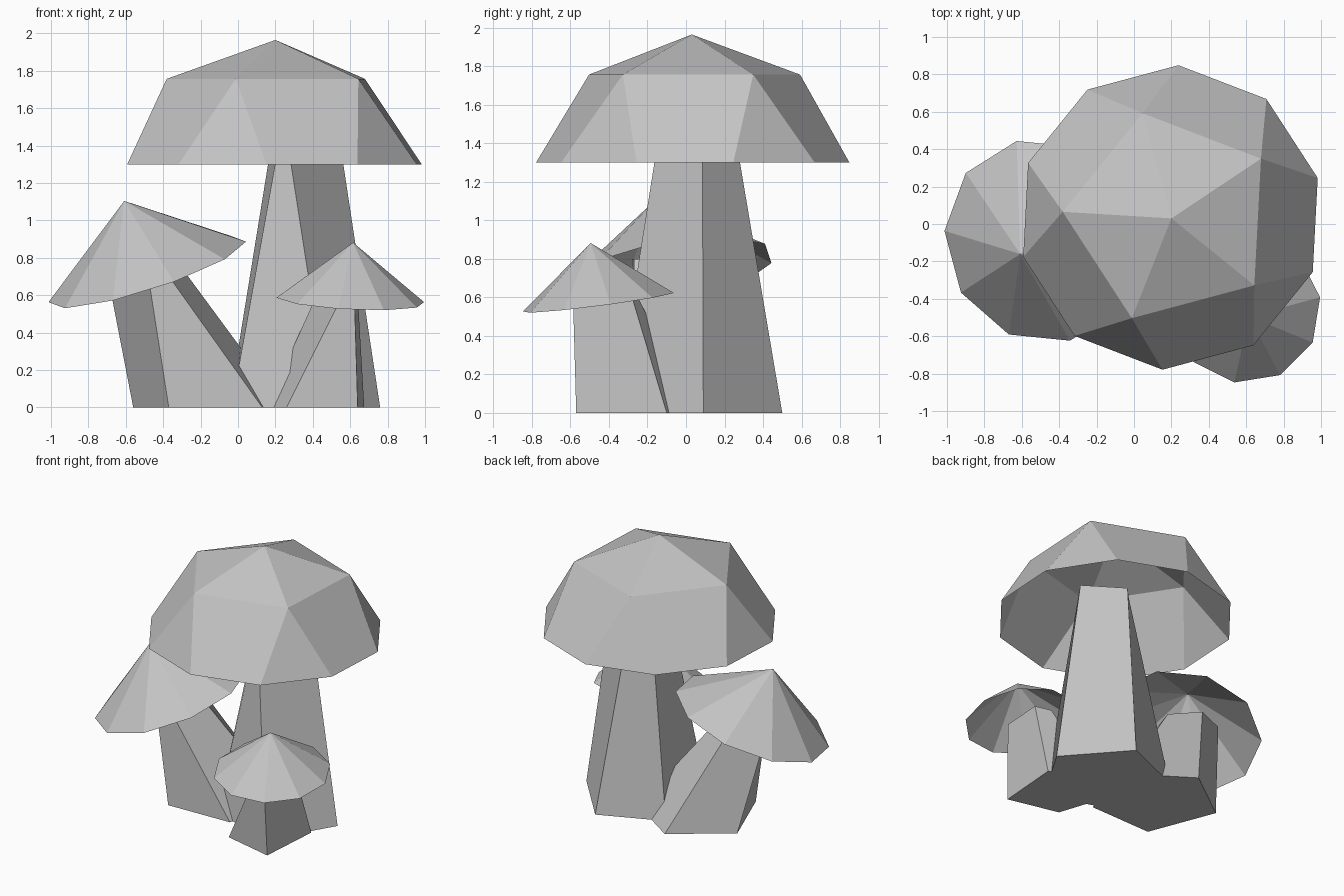
import bpy
from math import cos, sin, radians
from mathutils import Vector

cube = bpy.data.objects.get("Cube")
if cube:
    bpy.data.objects.remove(cube)

grey = bpy.data.materials.new("plain_grey")
grey.use_nodes = True
grey.diffuse_color = (0.55, 0.55, 0.55, 1)
grey.node_tree.nodes["Principled BSDF"].inputs["Base Color"].default_value = (0.55, 0.55, 0.55, 1)


def add_mesh(name, verts, faces):
    mesh = bpy.data.meshes.new(name)
    mesh.from_pydata(verts, [], faces)
    mesh.materials.append(grey)
    obj = bpy.data.objects.new(name, mesh)
    bpy.context.collection.objects.link(obj)
    return obj


def ring(center, radius, count, start, normal=(0, 0, 1)):
    """Regular polygon seen from above, laid on the plane with this normal."""
    c, n = Vector(center), Vector(normal).normalized()
    turn = Vector((0, 0, 1)).rotation_difference(n)
    angles = [radians(start + 360 * i / count) for i in range(count)]
    return [c + turn @ Vector((radius * cos(a), radius * sin(a), 0)) for a in angles]


def stem(name, base, top, height):
    """Closed faceted stem between two outlines listed anticlockwise."""
    n = len(base)
    verts = [(x, y, 0) for x, y in base] + [(x, y, height) for x, y in top]
    sides = [(i, (i + 1) % n, n + (i + 1) % n, n + i) for i in range(n)]
    add_mesh(name, verts, sides + [tuple(reversed(range(n))), tuple(range(n, 2 * n))])


def cone_cap(name, center, radius, height, start, normal):
    """Open tilted cone with ten sides."""
    apex = Vector(center) + Vector(normal).normalized() * height
    verts = ring(center, radius, 10, start, normal) + [apex]
    add_mesh(name, verts, [(i, (i + 1) % 10, 10) for i in range(10)])


# Large domed cap: ten-sided rim, five-sided shoulder, peak, open below
rim = ring((0.195, 0.035, 1.3), 0.815, 10, 15)
shoulder = ring((0.195, 0.035, 1.757), 0.577, 5, 33)
faces = []
for i in range(5):
    a, b = 10 + i, 10 + (i + 1) % 5
    faces += [(2 * i, 2 * i + 1, a),
              (2 * i + 1, (2 * i + 2) % 10, b, a),
              (a, b, 15)]
add_mesh("large_cap", rim + shoulder + [Vector((0.2, 0.03, 1.965))], faces)

# Tilted cone caps
cone_cap("medium_cap", (-0.485, -0.09, 0.725), 0.555, 0.405, 32, (-0.325, -0.186, 1))
cone_cap("small_cap", (0.6, -0.455, 0.575), 0.4, 0.31, 9, (0.05, -0.13, 1))

# Stems
stem("large_stem",
     [(0.76, 0.09), (0.40, 0.50), (-0.05, 0.31), (-0.035, -0.2), (0.485, -0.37)],
     [(0.545, 0.085), (0.275, 0.26), (0.18, 0.16), (0.22, -0.09), (0.265, -0.145)], 1.42)
stem("medium_stem",
     [(-0.164, 0.485), (-0.56, 0.194), (-0.37, -0.295), (0.13, -0.28), (0.25, 0.21)],
     [(-0.5, 0.125), (-0.715, 0.035), (-0.495, -0.28), (-0.44, -0.27), (-0.34, -0.05)], 0.8)
stem("small_stem",
     [(0.26, -0.48), (0.64, -0.57), (0.675, -0.1), (0.4, 0.05), (0.15, -0.15)],
     [(0.56, -0.575), (0.622, -0.587), (0.64, -0.28), (0.52, -0.25), (0.42, -0.38)], 0.6)
